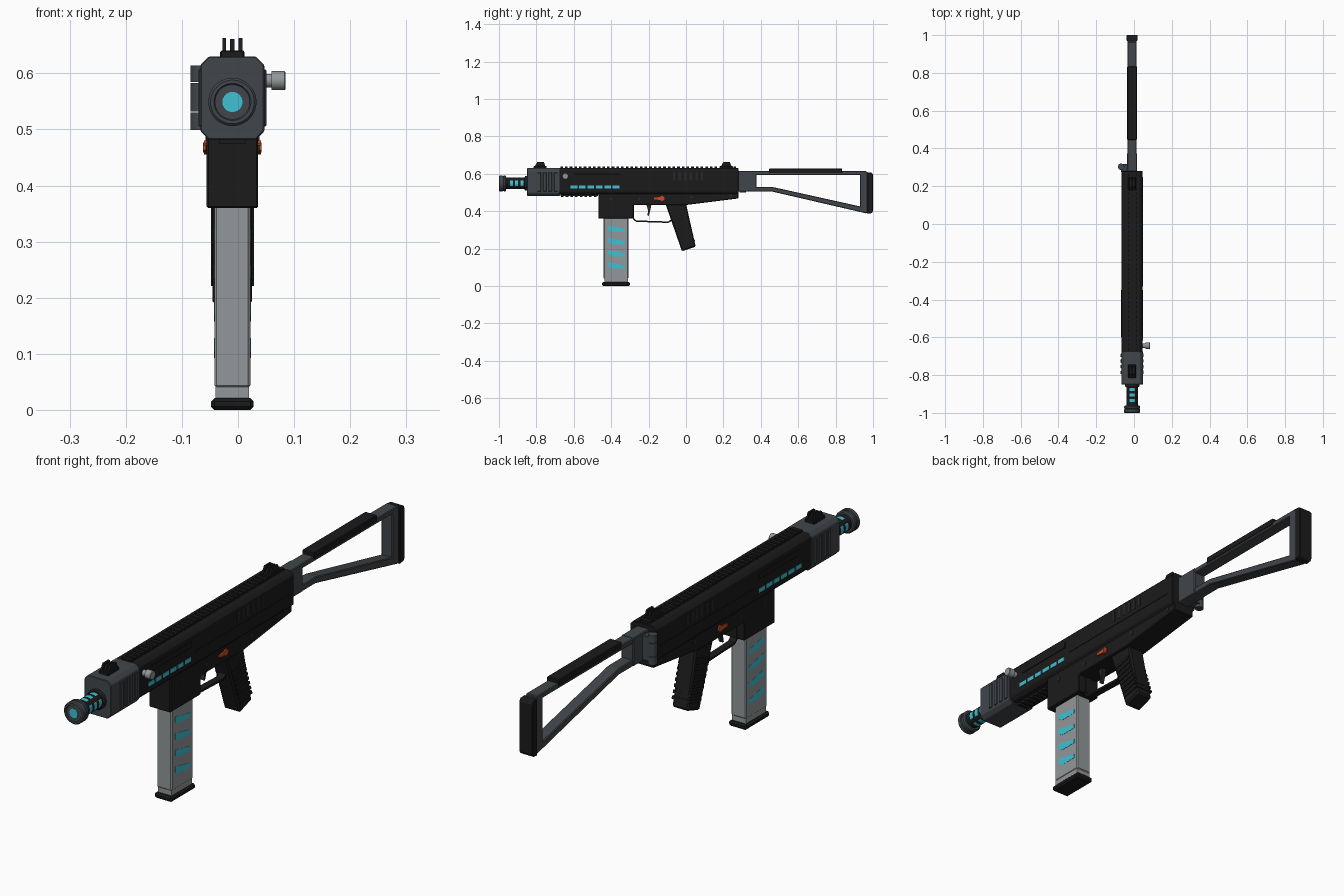
import bpy, bmesh, math
from mathutils import Vector

if "Cube" in bpy.data.objects:
    bpy.data.objects.remove(bpy.data.objects["Cube"])

CX = -0.01      # centre plane of the body
AXIS_Z = 0.549  # barrel height


def material(name, rgb):
    m = bpy.data.materials.new(name)
    m.use_nodes = True
    m.diffuse_color = (*rgb, 1)
    m.node_tree.nodes["Principled BSDF"].inputs["Base Color"].default_value = (*rgb, 1)
    return m


BLACK = material("matte black", (0.011, 0.011, 0.012))
DARK = material("dark grey", (0.02, 0.021, 0.023))
SLATE = material("slate grey", (0.052, 0.061, 0.069))
SILVER = material("silver grey", (0.29, 0.31, 0.32))
CYAN = material("glow cyan", (0.05, 0.53, 0.64))
ORANGE = material("signal orange", (0.6, 0.07, 0.015))


def finish(name, bm, mats, bevel=0, smooth=False):
    bmesh.ops.recalc_face_normals(bm, faces=bm.faces[:])
    me = bpy.data.meshes.new(name)
    bm.to_mesh(me)
    bm.free()
    ob = bpy.data.objects.new(name, me)
    bpy.context.collection.objects.link(ob)
    for m in mats:
        me.materials.append(m)
    if bevel:
        mod = ob.modifiers.new("edge bevel", 'BEVEL')
        mod.width = bevel
        mod.segments = 1
    if smooth:
        bpy.ops.object.select_all(action='DESELECT')
        ob.select_set(True)
        bpy.context.view_layer.objects.active = ob
        bpy.ops.object.shade_smooth_by_angle(angle=math.radians(35))
    return ob


def extrude(name, points, vector, mat, bevel=0):
    """Extrude a closed planar outline along a vector."""
    bm = bmesh.new()
    face = bm.faces.new([bm.verts.new(p) for p in points])
    out = bmesh.ops.extrude_face_region(bm, geom=[face])["geom"]
    bmesh.ops.translate(bm, vec=vector, verts=[v for v in out if isinstance(v, bmesh.types.BMVert)])
    return finish(name, bm, [mat], bevel)


def side_profile(name, yz, x0, x1, mat, bevel=0):
    """Outline in side elevation, extruded between two offsets from the centre plane."""
    return extrude(name, [(CX + x0, y, z) for y, z in yz], Vector((x1 - x0, 0, 0)), mat, bevel)


def box(name, x, y, z, mat, bevel=0):
    return side_profile(name, [(y[0], z[0]), (y[1], z[0]), (y[1], z[1]), (y[0], z[1])], *x, mat, bevel)


def octagon(name, half, z, y, cut, mat, bevel=0):
    """Block with chamfered long edges, running along y."""
    xz = [(-half + cut, z[0]), (half - cut, z[0]), (half, z[0] + cut), (half, z[1] - cut),
          (half - cut, z[1]), (-half + cut, z[1]), (-half, z[1] - cut), (-half, z[0] + cut)]
    return extrude(name, [(CX + a, y[0], b) for a, b in xz], Vector((0, y[1] - y[0], 0)), mat, bevel)


def bar(name, p, q, thick, half, mat):
    """Straight bar between two side-elevation points."""
    p, q = Vector(p), Vector(q)
    d = (q - p).normalized()
    n = Vector((-d.y, d.x)) * thick / 2
    return side_profile(name, [p + n, q + n, q - n, p - n], -half, half, mat)


def lathe(name, origin, axis, profile, mats, rule=None, sides=32):
    """Revolve (distance, radius) pairs about an axis, closing both ends."""
    bm = bmesh.new()
    rings = []
    quat = Vector((0, 0, 1)).rotation_difference(Vector(axis))
    for d, r in profile:
        rings.append([bm.verts.new(Vector(origin) + quat @ Vector((
            r * math.cos(2 * math.pi * (i + .5) / sides), r * math.sin(2 * math.pi * (i + .5) / sides), d)))
            for i in range(sides)])
    for k in range(len(rings) - 1):
        for i in range(sides):
            j = (i + 1) % sides
            f = bm.faces.new((rings[k][i], rings[k][j], rings[k + 1][j], rings[k + 1][i]))
            if rule:
                f.material_index = rule(k, i)
    bm.faces.new(rings[0])
    bm.faces.new(rings[-1])
    return finish(name, bm, mats, smooth=True)


# Receiver and front cover
octagon("upper_receiver", 0.055, (0.488, 0.63), (-0.68, 0.28), 0.014, BLACK, 0.002)
side_profile("lower_receiver", [(-0.468, 0.50), (-0.468, 0.36), (-0.28, 0.36), (-0.28, 0.432),
             (-0.01, 0.432), (0.28, 0.468), (0.28, 0.50)], -0.046, 0.046, BLACK, 0.003)
octagon("front_cover", 0.057, (0.482, 0.63), (-0.85, -0.675), 0.015, SLATE, 0.002)
for s in (-1, 1):
    for i in range(4):
        y = -0.795 + i * 0.03
        box("cover_rib", (s * 0.055, s * 0.0605), (y, y + 0.019), (0.505, 0.607), SLATE, 0.002)
    # Side light strip, panel and vents
    for i in range(6):
        y = -0.617 + i * 0.045
        box("light_dash", (s * 0.052, s * 0.0565), (y, y + 0.036), (0.522, 0.538), CYAN)
    box("side_panel", (s * 0.052, s * 0.058), (-0.60, -0.35), (0.575, 0.598), BLACK, 0.001)
    box("side_rib", (s * 0.052, s * 0.057), (-0.33, 0.25), (0.545, 0.55), BLACK)
    for i in range(6):
        y = -0.07 + i * 0.03
        side_profile("vent_slot", [(y, 0.565), (y + 0.012, 0.565), (y + 0.012, 0.608), (y, 0.608)],
                     s * 0.052, s * 0.0565, DARK)
    # Fire selector
    lathe("selector_pivot", (CX + s * 0.044, -0.128, 0.468), (s, 0, 0), [(0, 0.013), (0.007, 0.013)], [ORANGE], sides=16)
    side_profile("selector_lever", [(-0.17, 0.463), (-0.128, 0.459), (-0.128, 0.477), (-0.17, 0.472)],
                 s * 0.046, s * 0.052, ORANGE)
    for y, z in ((-0.40, 0.465), (-0.25, 0.465), (0.03, 0.475), (0.24, 0.485)):
        lathe("pin", (CX + s * 0.045, y, z), (s, 0, 0), [(0, 0.008), (0.003, 0.008)], [DARK], sides=12)

# Top rail and underside rail
box("top_rail", (-0.02, 0.02), (-0.675, 0.275), (0.625, 0.632), BLACK)
for i in range(38):
    y = -0.672 + i * 0.025
    box("rail_tooth", (-0.022, 0.022), (y, y + 0.014), (0.63, 0.638), BLACK)
box("under_rail", (-0.022, 0.022), (-0.67, -0.47), (0.482, 0.492), BLACK)
for i in range(8):
    y = -0.668 + i * 0.025
    box("under_rail_tooth", (-0.024, 0.024), (y, y + 0.014), (0.475, 0.485), BLACK)

# Sights
for name, y in (("front_sight", -0.78), ("rear_sight", 0.215)):
    box(name + "_base", (-0.021, 0.021), (y - 0.035, y + 0.035), (0.628, 0.641), BLACK, 0.002)
    for x0, x1, top in ((-0.018, -0.011, 0.663), (-0.004, 0.004, 0.661), (0.011, 0.018, 0.663)):
        side_profile(name + "_blade", [(y - 0.028, 0.64), (y + 0.028, 0.64), (y + 0.02, top), (y - 0.015, top)],
                     x0, x1, BLACK)

# Barrel with glowing slots, muzzle cap and lens
bands = [0, 0.018, 0.034, 0.047, 0.063, 0.076, 0.092, 0.115]
lathe("barrel", (CX, -0.85, AXIS_Z), (0, -1, 0), [(d, 0.031) for d in bands], [BLACK, CYAN],
      rule=lambda k, i: int(k % 2 == 1 and (i + 1) % 8 not in (3, 4, 5)))
lathe("barrel_collar", (CX, -0.848, AXIS_Z), (0, -1, 0), [(0, 0.038), (0.012, 0.038), (0.015, 0.034)], [DARK])
lathe("muzzle_cap", (CX, -0.962, AXIS_Z), (0, -1, 0),
      [(0, 0.038), (0.004, 0.043), (0.012, 0.043), (0.014, 0.040), (0.018, 0.040), (0.02, 0.043),
       (0.034, 0.043), (0.038, 0.039), (0.038, 0.033), (0.035, 0.031), (0.035, 0.019)], [SLATE])
lathe("muzzle_lens", (CX, -0.99, AXIS_Z), (0, -1, 0), [(0, 0.018), (0.0085, 0.018)], [CYAN])

# Charging handle
lathe("charging_handle", (CX + 0.05, -0.645, 0.587), (1, 0, 0),
      [(0, 0.012), (0.02, 0.012), (0.02, 0.017), (0.043, 0.017), (0.045, 0.015)], [SILVER], sides=24)

# Magazine
box("magazine", (-0.032, 0.032), (-0.44, -0.308), (0.04, 0.37), SILVER, 0.004)
box("magazine_foot", (-0.03, 0.03), (-0.437, -0.311), (0.015, 0.045), SILVER)
box("magazine_base", (-0.038, 0.038), (-0.449, -0.30), (0, 0.021), BLACK, 0.006)
for s in (-1, 1):
    for z in (0.309, 0.244, 0.179, 0.114):
        side_profile("magazine_window", [(-0.418, z + 0.014), (-0.325, z - 0.005), (-0.325, z - 0.021),
                     (-0.395, z - 0.021), (-0.418, z - 0.009)], s * 0.03, s * 0.0328, CYAN)

# Grip with ribbed sides
side_profile("grip", [(-0.11, 0.44), (0.0, 0.44), (0.052, 0.21), (-0.022, 0.186)], -0.035, 0.035, BLACK, 0.006)
for i in range(8):
    t = i / 7
    y, z = -0.078 + 0.053 * t, 0.375 - 0.145 * t
    bar("grip_rib", (y, z - 0.004), (y + 0.078 - 0.006 * t, z + 0.014), 0.011, 0.0385, BLACK)

# Trigger and guard
guard = [(-0.282, 0.362), (-0.268, 0.347), (-0.095, 0.341), (-0.078, 0.352)]
for p, q in zip(guard, guard[1:]):
    bar("trigger_guard", p, q, 0.008, 0.014, BLACK)
bar("trigger_guard_front", (-0.282, 0.36), (-0.282, 0.435), 0.008, 0.014, BLACK)
side_profile("trigger", [(-0.212, 0.435), (-0.185, 0.435), (-0.192, 0.40), (-0.2, 0.375), (-0.207, 0.377),
             (-0.202, 0.402)], -0.008, 0.008, DARK)

# Folding stock frame
box("stock_block", (-0.026, 0.026), (0.275, 0.376), (0.505, 0.615), SLATE, 0.003)
box("stock_top_bar", (-0.024, 0.024), (0.37, 0.965), (0.594, 0.614), SLATE, 0.003)
side_profile("stock_lower_strut", [(0.37, 0.505), (0.46, 0.505), (0.965, 0.388), (0.965, 0.418), (0.46, 0.53),
             (0.37, 0.53)], -0.024, 0.024, SLATE, 0.003)
side_profile("stock_rear_post", [(0.93, 0.398), (0.972, 0.388), (0.972, 0.61), (0.93, 0.61)],
             -0.024, 0.024, SLATE, 0.003)
box("cheek_pad", (-0.026, 0.026), (0.445, 0.835), (0.602, 0.629), BLACK, 0.003)
side_profile("butt_pad", [(0.97, 0.386), (0.994, 0.39), (1.0, 0.40), (1.0, 0.595), (0.994, 0.606), (0.97, 0.608)],
             -0.029, 0.029, BLACK, 0.002)

# Hinge on the right-hand side of the stock
box("hinge_leaf", (-0.058, -0.02), (0.275, 0.318), (0.51, 0.605), SLATE, 0.002)
for z0, z1 in ((0.499, 0.53), (0.532, 0.583), (0.585, 0.614)):
    lathe("hinge_knuckle", (CX - 0.058, 0.303, z0), (0, 0, 1), [(0, 0.017), (z1 - z0, 0.017)], [SLATE], sides=20)
